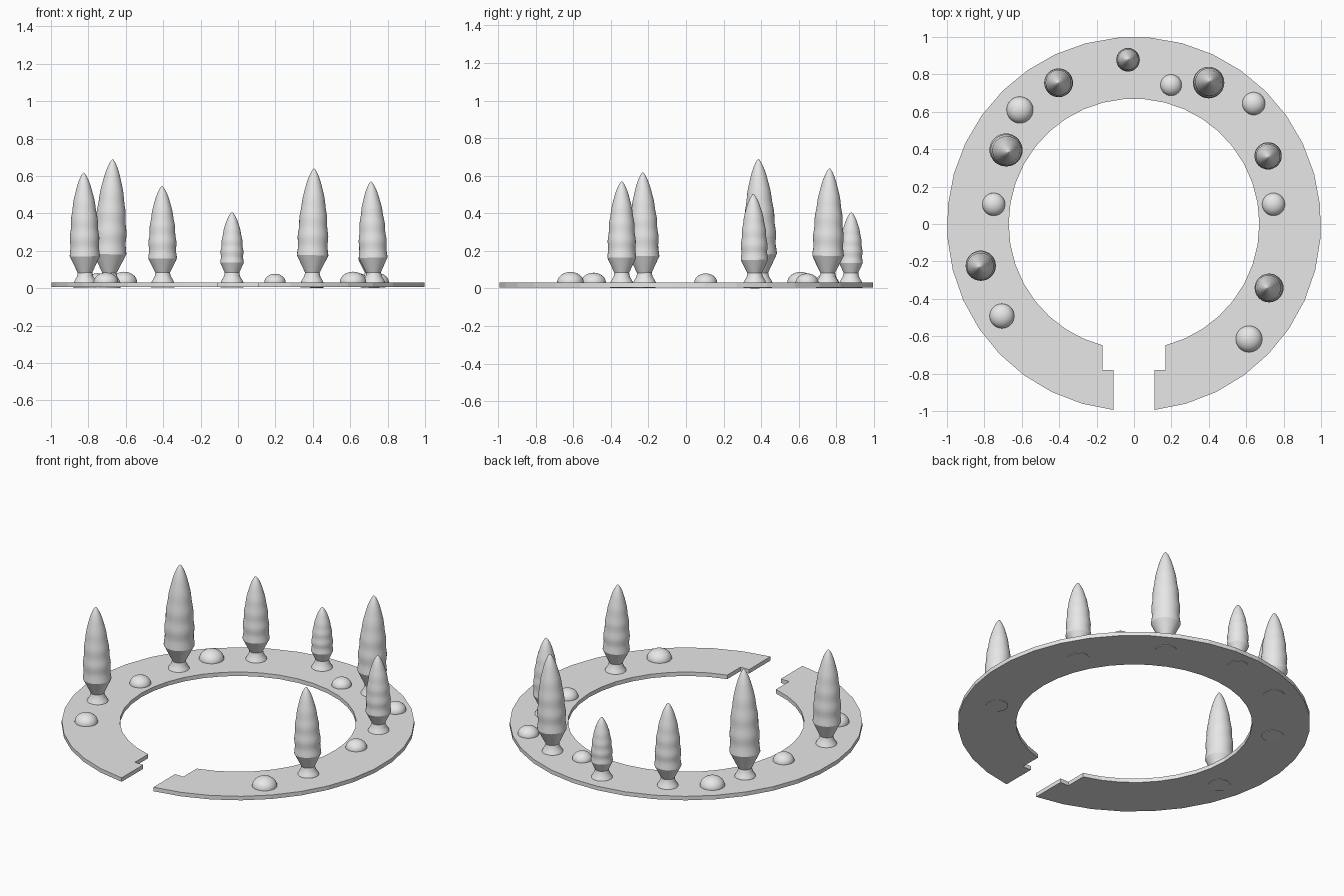
import bpy, bmesh, math
from mathutils import Vector

cube = bpy.data.objects.get("Cube")
if cube:
    bpy.data.objects.remove(cube, do_unlink=True)

grey = bpy.data.materials.new("plain_grey")
grey.use_nodes = True
colour = (0.8, 0.8, 0.8, 1)
grey.diffuse_color = colour
grey.node_tree.nodes["Principled BSDF"].inputs["Base Color"].default_value = colour


def add_object(name, bm, smooth_angle=None):
    bmesh.ops.recalc_face_normals(bm, faces=bm.faces[:])
    mesh = bpy.data.meshes.new(name)
    bm.to_mesh(mesh)
    bm.free()
    mesh.materials.append(grey)
    obj = bpy.data.objects.new(name, mesh)
    bpy.context.collection.objects.link(obj)
    if smooth_angle:
        bpy.ops.object.select_all(action='DESELECT')
        obj.select_set(True)
        bpy.context.view_layer.objects.active = obj
        bpy.ops.object.shade_smooth_by_angle(angle=math.radians(smooth_angle))
    return obj


def lathe(name, profile, steps, smooth_angle):
    """Revolve (radius, height) points about the z axis."""
    bm = bmesh.new()
    verts = [bm.verts.new((r, 0, z)) for r, z in profile]
    edges = [bm.edges.new(pair) for pair in zip(verts, verts[1:])]
    bmesh.ops.spin(bm, geom=verts + edges, cent=(0, 0, 0), axis=(0, 0, 1),
                   angle=math.tau, steps=steps, use_merge=False)
    bmesh.ops.remove_doubles(bm, verts=bm.verts[:], dist=0.0002)
    return add_object(name, bm, smooth_angle)


# Open base ring with a stepped gap at the front
BOTTOM, TOP = 0.006, 0.031
OUTER, INNER = 1.0, 0.67


def arc(radius, half_gap, count=35):
    start = math.asin(half_gap / radius)
    for i in range(count + 1):
        a = start + (math.tau - 2 * start) * i / count
        yield radius * math.sin(a), -radius * math.cos(a)


outline = list(arc(OUTER, 0.11)) + [(-0.11, -0.78), (-0.168, -0.78)]
outline += list(reversed(list(arc(INNER, 0.168)))) + [(0.168, -0.78), (0.11, -0.78)]
bm = bmesh.new()
face = bm.faces.new([bm.verts.new((x, y, BOTTOM)) for x, y in outline])
top = bmesh.ops.extrude_face_region(bm, geom=[face])
bmesh.ops.translate(bm, vec=(0, 0, TOP - BOTTOM),
                    verts=[v for v in top["geom"] if isinstance(v, bmesh.types.BMVert)])
bmesh.ops.triangulate(bm, faces=[f for f in bm.faces if len(f.verts) > 4])
add_object("base_ring", bm)


# Trees: flared foot, narrow neck and a rippled tapering crown
def tree(name, x, y, height, radius, lean):
    neck = 0.08
    rim = neck + 0.165 * (height - neck)
    profile = [(0, 0), (0.062, 0), (0.06, 0.03), (0.052, 0.045),
               (0.043, 0.06), (0.039, neck), (radius, rim)]
    count = 36
    for i in range(1, count + 1):
        s = math.sin(math.pi / 2 * i / count)
        r = radius * max(0, 1 - s ** 2.2) ** 0.7
        r *= 1 + 0.035 * (1 - s) * (math.cos(math.tau * 4.5 * s) - 1)
        profile.append((r if i < count else 0, rim + s * (height - rim)))
    obj = lathe(name, profile, 32, 23)
    axis = Vector((lean[0], lean[1], height))
    obj.rotation_mode = 'QUATERNION'
    obj.rotation_quaternion = Vector((0, 0, 1)).rotation_difference(axis)
    obj.location = (x, y, 0.003)


trees = [
    (-0.817, -0.22, 0.615, 0.081, (-0.008, -0.01)),
    (-0.69, 0.4, 0.687, 0.088, (0.02, -0.015)),
    (-0.402, 0.755, 0.543, 0.077, (-0.004, 0)),
    (-0.032, 0.877, 0.403, 0.063, (0, 0.003)),
    (0.396, 0.753, 0.637, 0.084, (0.011, 0.011)),
    (0.717, 0.367, 0.5, 0.073, (0, -0.009)),
    (0.727, -0.342, 0.568, 0.077, (-0.016, 0)),
]
for i, spec in enumerate(trees, 1):
    tree(f"tree_{i}", *spec)

# Low rounded bushes between the trees
bushes = [
    (-0.61, 0.61, 0.071), (-0.75, 0.105, 0.061), (-0.706, -0.492, 0.066),
    (0.198, 0.743, 0.057), (0.64, 0.644, 0.061), (0.746, 0.105, 0.061),
    (0.615, -0.615, 0.071),
]
for i, (x, y, r) in enumerate(bushes, 1):
    angles = [math.pi / 2 * k / 10 for k in range(11)]
    dome = [(0, -0.015), (r * 0.97, -0.015)]
    dome += [(r * math.cos(a), 0.8 * r * math.sin(a)) for a in angles]
    lathe(f"bush_{i}", dome, 32, 40).location = (x, y, TOP)
